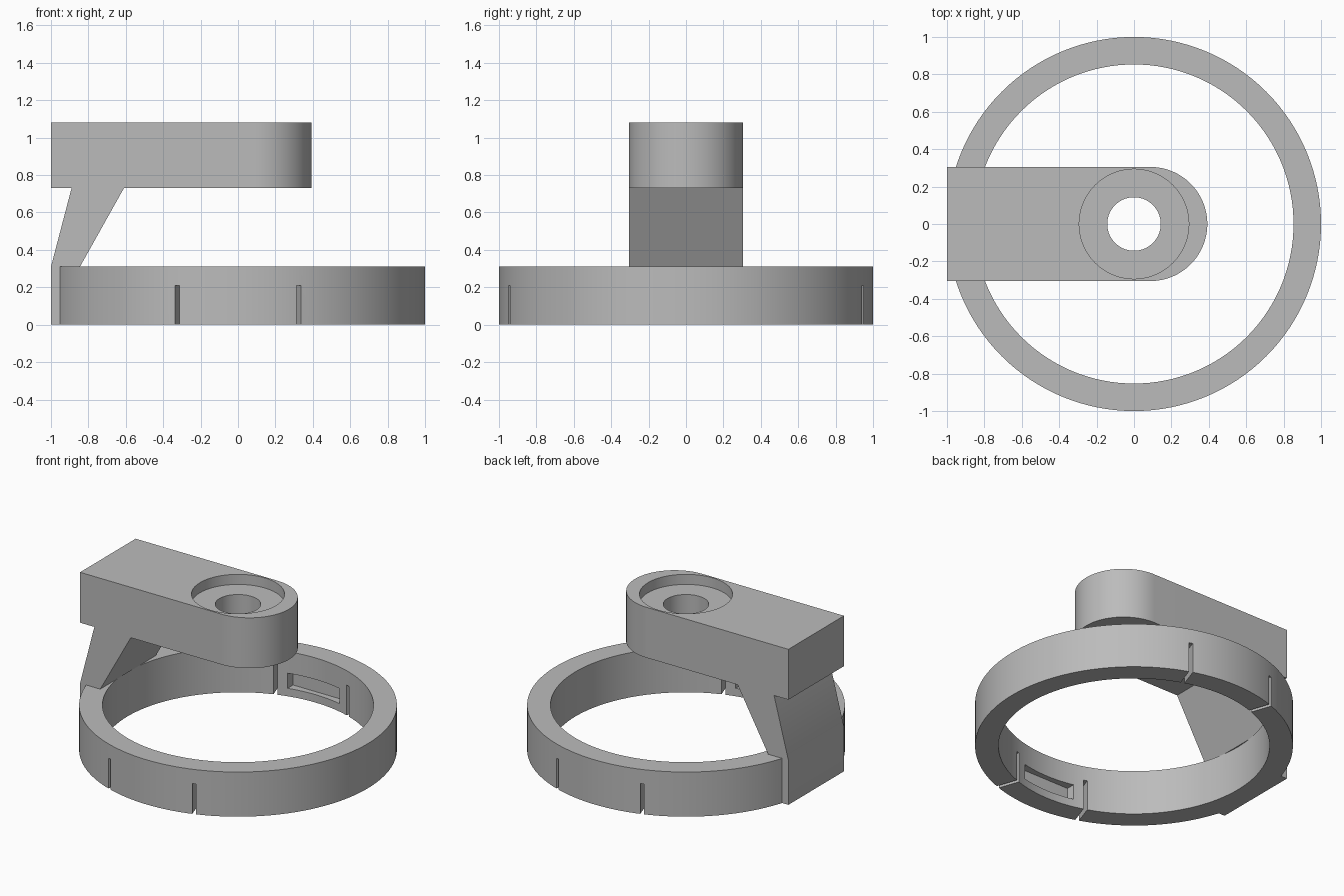
import bpy, bmesh, math
from mathutils import Vector, Matrix

cube = bpy.data.objects.get("Cube")
if cube:
    bpy.data.objects.remove(cube, do_unlink=True)

grey = bpy.data.materials.new("plain grey")
grey.use_nodes = True
COLOUR = (0.5, 0.5, 0.5, 1)
grey.diffuse_color = COLOUR
grey.node_tree.nodes["Principled BSDF"].inputs["Base Color"].default_value = COLOUR

HALF = 0.305            # half width of the arm and strut
RING_TOP = 0.31
ARM_LOW, ARM_TOP = 0.73, 1.08


def prism(name, outline, sweep):
    """Closed solid made by sweeping a flat outline along a vector."""
    bm = bmesh.new()
    base = bm.faces.new([bm.verts.new(p) for p in outline])
    swept = bmesh.ops.extrude_face_region(bm, geom=[base], use_keep_orig=True)
    moved = [g for g in swept["geom"] if isinstance(g, bmesh.types.BMVert)]
    bmesh.ops.translate(bm, verts=moved, vec=sweep)
    bmesh.ops.recalc_face_normals(bm, faces=bm.faces)
    mesh = bpy.data.meshes.new(name)
    bm.to_mesh(mesh)
    bm.free()
    mesh.materials.append(grey)
    obj = bpy.data.objects.new(name, mesh)
    bpy.context.collection.objects.link(obj)
    return obj


def arc(radius, z, start=0, turn=math.tau, steps=128, x=0):
    return [(x + radius * math.cos(start + turn * i / steps),
             radius * math.sin(start + turn * i / steps), z) for i in range(steps)]


def cylinder(name, radius, low, high):
    return prism(name, arc(radius, low), (0, 0, high - low))


def box(name, low, high, turn=0):
    (x0, y0, z0), (x1, y1, z1) = low, high
    obj = prism(name, [(x0, y0, z0), (x1, y0, z0), (x1, y1, z0), (x0, y1, z0)],
                (0, 0, z1 - z0))
    obj.data.transform(Matrix.Rotation(turn, 4, "Z"))
    return obj


def combine(target, tool, operation="DIFFERENCE"):
    mod = target.modifiers.new("combine", "BOOLEAN")
    mod.operation, mod.object, mod.solver = operation, tool, "EXACT"
    bpy.context.view_layer.objects.active = target
    bpy.ops.object.modifier_apply(modifier=mod.name)
    bpy.data.objects.remove(tool, do_unlink=True)


def smooth(obj):
    bpy.ops.object.select_all(action="DESELECT")
    obj.select_set(True)
    bpy.context.view_layer.objects.active = obj
    bpy.ops.object.shade_smooth_by_angle(angle=math.radians(30))


# Base ring, with the strut and its flat foot joined on
ring = cylinder("base_ring_and_strut", 1, 0, RING_TOP)
combine(ring, cylinder("ring_bore", 0.853, -0.1, RING_TOP + 0.1))
side = [(-1, 0), (-1, RING_TOP), (-0.89, ARM_LOW), (-0.61, ARM_LOW),
        (-0.845, RING_TOP), (-0.9, RING_TOP), (-0.9, 0)]
strut = prism("strut", [(x, -HALF, z) for x, z in side], (0, 2 * HALF, 0))
combine(ring, strut, "UNION")

# Flexible clips: two radial slots and an inner pocket, front and back
for facing in (0, math.pi):
    for lean in (-1, 1):
        combine(ring, box("slot", (-0.0125, 0.7, -0.1), (0.0125, 1.1, 0.21),
                          facing + lean * math.radians(19)))
    combine(ring, box("pocket", (-0.2, 0.7, 0.055), (0.2, 0.89, 0.16), facing))
smooth(ring)

# Arm with a rounded end, a through hole and a shallow round seat
outline = [(-1, -HALF, ARM_LOW)]
outline += arc(HALF, ARM_LOW, -math.pi / 2, math.pi, 64, x=0.087)
outline += [(0.087, HALF, ARM_LOW), (-1, HALF, ARM_LOW)]
arm = prism("arm", outline, (0, 0, ARM_TOP - ARM_LOW))
combine(arm, cylinder("hole", 0.143, ARM_LOW - 0.1, ARM_TOP + 0.1))
combine(arm, cylinder("seat", 0.293, ARM_TOP - 0.07, ARM_TOP + 0.1))
smooth(arm)
